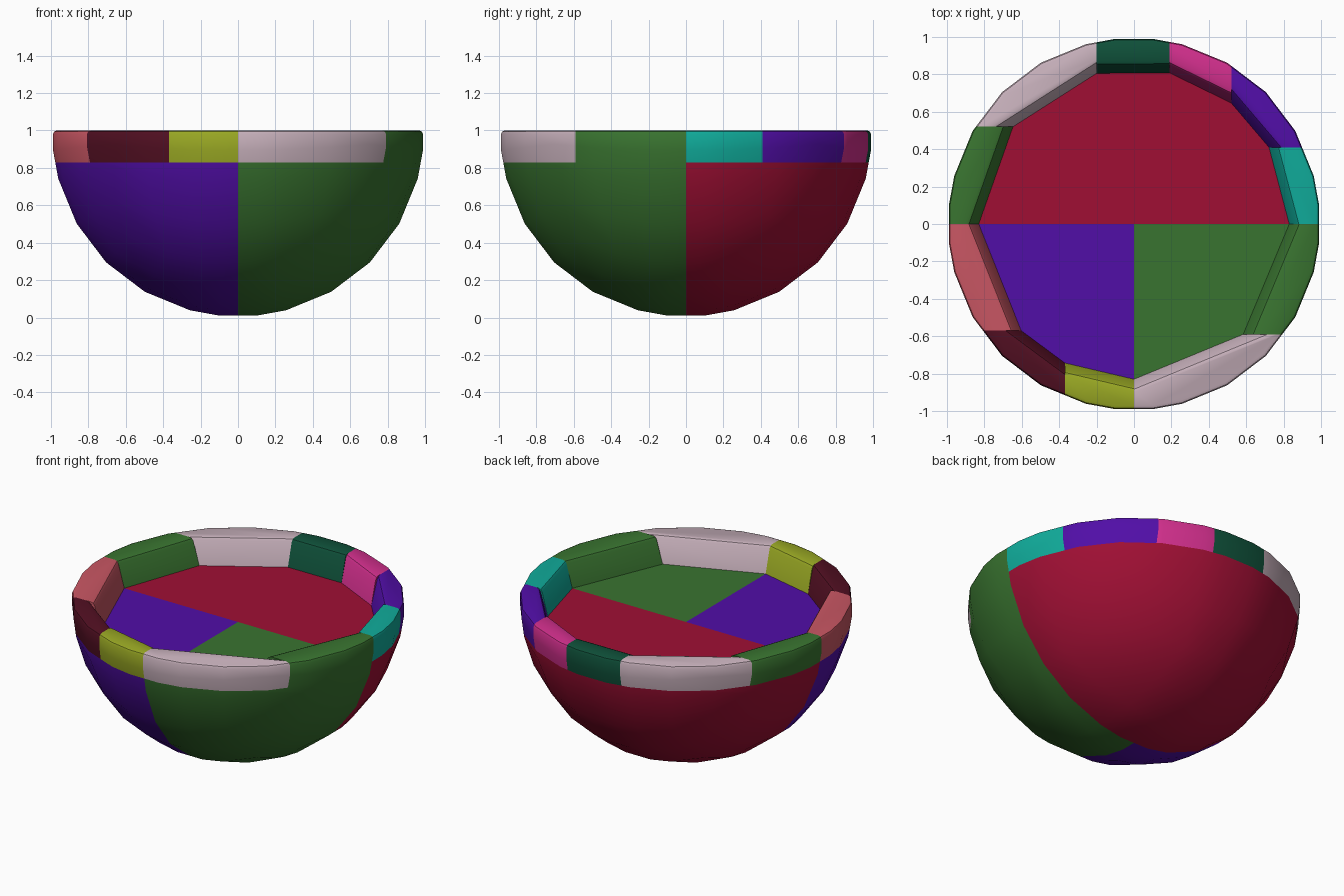
import bpy
import bmesh
from math import radians, sqrt, tan
from mathutils import Vector

if "Cube" in bpy.data.objects:
    bpy.data.objects.remove(bpy.data.objects["Cube"])

FLOOR = 0.83    # height of the floor and foot of the rim
INNER = 0.83    # radius of the rim's inner corners
SLOPE = 0.045   # outward lean of the inner walls


def make_material(name, rgb):
    """Flat material from an 8-bit display colour."""
    linear = [((c / 255 + 0.055) / 1.055) ** 2.4 for c in rgb]
    mat = bpy.data.materials.new(name)
    mat.use_nodes = True
    mat.diffuse_color = (*linear, 1)
    mat.node_tree.nodes["Principled BSDF"].inputs["Base Color"].default_value = (*linear, 1)
    return mat


COLOURS = {
    "crimson": (160, 15, 52),
    "purple": (81, 14, 167),
    "green": (57, 116, 48),
    "pale_mauve": (200, 177, 188),
    "rose": (202, 87, 100),
    "maroon": (82, 15, 34),
    "olive": (154, 169, 36),
    "magenta": (210, 47, 141),
    "teal": (16, 172, 155),
    "dark_green": (15, 81, 58),
}
materials = {name: make_material(name, rgb) for name, rgb in COLOURS.items()}


def cut(bm, point, normal, fill=True):
    """Slice by a plane; when filling, keep the side the normal points to."""
    bmesh.ops.bisect_plane(bm, geom=bm.verts[:] + bm.edges[:] + bm.faces[:], dist=1e-5,
                           plane_co=point, plane_no=normal, clear_inner=fill)
    if fill:
        bmesh.ops.holes_fill(bm, edges=[e for e in bm.edges if e.is_boundary], sides=0)


def axis_vector(axis, value=1):
    v = Vector()
    v[axis] = value
    return v


def ball():
    """Sphere made from a gridded cube, resting on the ground."""
    bm = bmesh.new()
    bmesh.ops.create_cube(bm, size=2)
    for axis in range(3):
        for angle in (6, 15, 30):
            for side in (-1, 1):
                cut(bm, axis_vector(axis, side * tan(radians(angle))), axis_vector(axis), fill=False)
    for v in bm.verts:
        v.co = v.co.normalized() + Vector((0, 0, 1))
    return bm


def finish(bm, name, colour):
    bmesh.ops.recalc_face_normals(bm, faces=bm.faces[:])
    mesh = bpy.data.meshes.new(name)
    bm.to_mesh(mesh)
    bm.free()
    mesh.materials.append(materials[colour])
    obj = bpy.data.objects.new(name, mesh)
    bpy.context.collection.objects.link(obj)
    bpy.ops.object.select_all(action="DESELECT")
    obj.select_set(True)
    bpy.context.view_layer.objects.active = obj
    bpy.ops.object.shade_smooth_by_angle(angle=radians(25))


# Bowl body: one half and two quarters, solid up to the floor
BODY = [
    ("body_back", "crimson", [(0, 1, 0)]),
    ("body_front_right", "purple", [(0, -1, 0), (-1, 0, 0)]),
    ("body_front_left", "green", [(0, -1, 0), (1, 0, 0)]),
]
for name, colour, sides in BODY:
    bm = ball()
    cut(bm, (0, 0, FLOOR), (0, 0, -1))
    for side in sides:
        cut(bm, (0, 0, 0), side)
    finish(bm, name, colour)

# Rim: each segment starts at a cut across x (0) or y (1), counter-clockwise from +x.
# Fields: colour, cut axis, cut position, sign of the other coordinate
RIM = [
    ("teal", 1, 0, 1),
    ("purple", 1, 0.41, 1),
    ("magenta", 0, 0.52, 1),
    ("dark_green", 0, 0.19, 1),
    ("pale_mauve", 0, -0.2, 1),
    ("green", 1, 0.52, -1),
    ("rose", 1, 0, -1),
    ("maroon", 1, -0.57, -1),
    ("olive", 0, -0.37, -1),
    ("pale_mauve", 0, 0, -1),
    ("green", 1, -0.59, 1),
]


def corner(axis, value, sign):
    p = axis_vector(axis, value)
    p[1 - axis] = sign * sqrt(INNER ** 2 - value ** 2)
    p.z = FLOOR
    return p


for i, (colour, *start) in enumerate(RIM):
    end = RIM[(i + 1) % len(RIM)][1:]
    a, b = corner(*start), corner(*end)
    bm = ball()
    cut(bm, (0, 0, FLOOR), (0, 0, 1))
    cut(bm, (0, 0, 1), (0, 0, -1))
    # Sloping straight inner wall
    along = (b - a).normalized()
    outward = Vector((along.y, -along.x, 0))
    cut(bm, a, outward * (1 - FLOOR) - Vector((0, 0, SLOPE)))
    # Square end cuts
    ends = [(start[0], a, b), (end[0], b, a)]
    for axis, here, other in ends:
        cut(bm, here, axis_vector(axis, other[axis] - here[axis]))
    # Rounded top edges, leaving the ends flush with their neighbours
    top = [e for e in bm.edges if all(v.co.z > 0.999 for v in e.verts)
           and not any(all(abs(v.co[axis] - here[axis]) < 1e-4 for v in e.verts)
                       for axis, here, other in ends)]
    bmesh.ops.bevel(bm, geom=top, offset=0.02, segments=2, profile=0.5, affect="EDGES")
    finish(bm, f"rim_segment_{colour}", colour)
